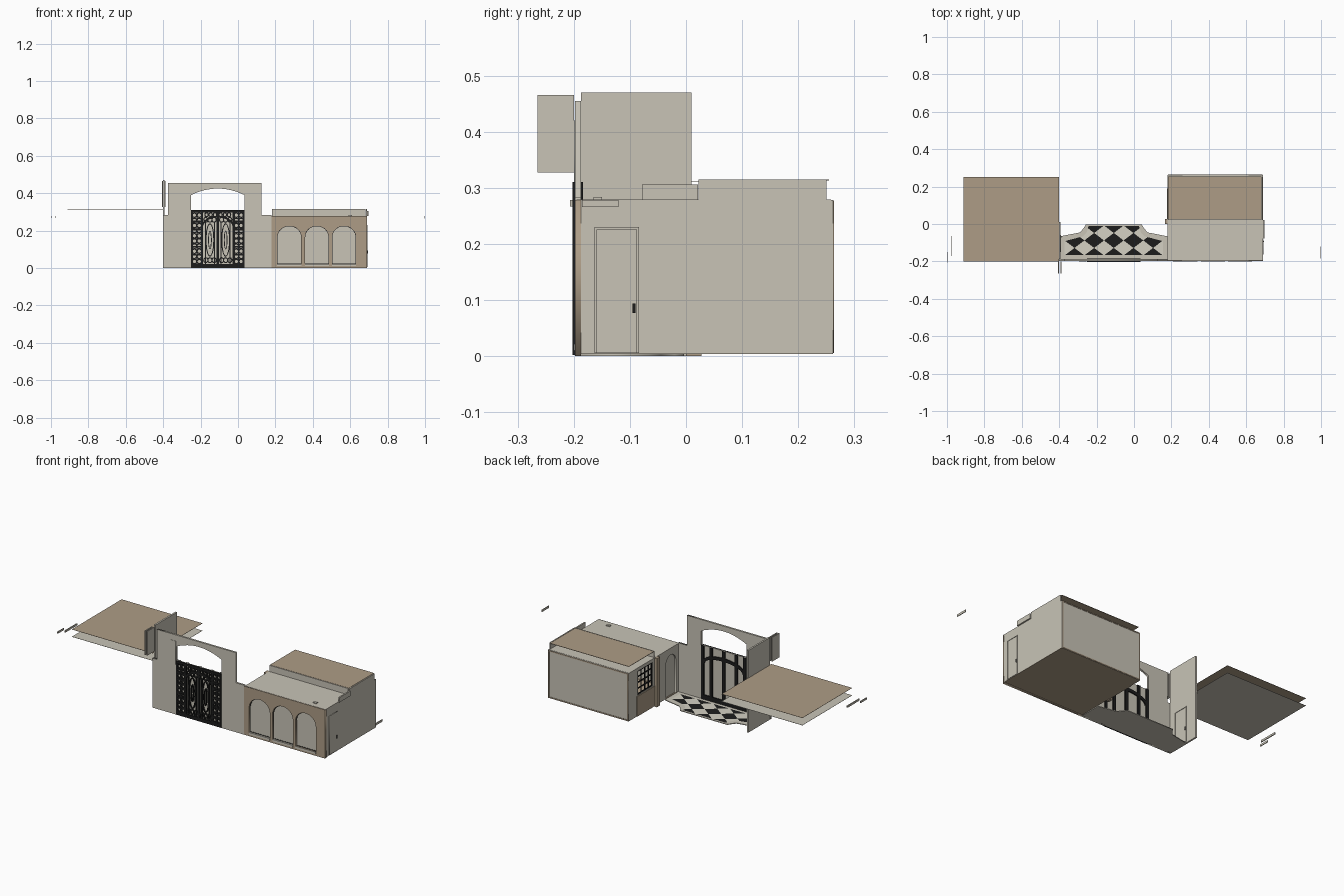
import bpy, bmesh, math
from mathutils import Matrix, Vector

if "Cube" in bpy.data.objects:
    bpy.data.objects.remove(bpy.data.objects["Cube"])


def material(name, rgb):
    m = bpy.data.materials.new(name)
    m.diffuse_color = (*rgb, 1)
    m.use_nodes = True
    m.node_tree.nodes["Principled BSDF"].inputs["Base Color"].default_value = m.diffuse_color
    return m


BEIGE = material("beige plaster", (0.58, 0.55, 0.47))
TAN = material("tan stone", (0.42, 0.335, 0.24))
BLACK = material("black iron", (0.012, 0.012, 0.012))
CREAM = material("cream tile", (0.66, 0.64, 0.55))

# local (u, v, w) to world: front = (x, z, depth y), side = (y, z, depth x), flat = (x, y, height z)
AXES = {
    "front": Matrix(((1, 0, 0, 0), (0, 0, 1, 0), (0, 1, 0, 0), (0, 0, 0, 1))),
    "side": Matrix(((0, 0, 1, 0), (1, 0, 0, 0), (0, 1, 0, 0), (0, 0, 0, 1))),
    "flat": Matrix.Identity(4),
}


def finish(name, bm, mat):
    bmesh.ops.recalc_face_normals(bm, faces=bm.faces)
    me = bpy.data.meshes.new(name)
    bm.to_mesh(me)
    bm.free()
    for m in (mat if isinstance(mat, list) else [mat]):
        me.materials.append(m)
    ob = bpy.data.objects.new(name, me)
    bpy.context.collection.objects.link(ob)
    return ob


def add_box(bm, x0, x1, y0, y1, z0, z1):
    m = Matrix.Translation(((x0 + x1) / 2, (y0 + y1) / 2, (z0 + z1) / 2))
    bmesh.ops.create_cube(bm, size=1, matrix=m @ Matrix.Diagonal((x1 - x0, y1 - y0, z1 - z0, 1)))


def boxes(name, mat, *dims):
    bm = bmesh.new()
    for d in dims:
        add_box(bm, *d)
    return finish(name, bm, mat)


def plate(name, mat, axis, w0, w1, outline, holes=()):
    """Extruded flat outline with holes, lying between depths w0 and w1."""
    cu = bpy.data.curves.new(name, 'CURVE')
    cu.dimensions = '2D'
    cu.fill_mode = 'BOTH'
    cu.extrude = (w1 - w0) / 2
    for pts in [outline, *holes]:
        s = cu.splines.new('POLY')
        s.points.add(len(pts) - 1)
        for p, (u, v) in zip(s.points, pts):
            p.co = (u, v, 0, 1)
        s.use_cyclic_u = True
    tmp = bpy.data.objects.new(name, cu)
    bpy.context.collection.objects.link(tmp)
    me = bpy.data.meshes.new_from_object(tmp.evaluated_get(bpy.context.evaluated_depsgraph_get()))
    bpy.data.objects.remove(tmp)
    me.transform(AXES[axis] @ Matrix.Translation((0, 0, (w0 + w1) / 2)))
    bm = bmesh.new()
    bm.from_mesh(me)
    bmesh.ops.remove_doubles(bm, verts=bm.verts, dist=1e-5)
    return finish(name, bm, mat)


def rect(u0, u1, v0, v1):
    return [(u0, v0), (u1, v0), (u1, v1), (u0, v1)]


def arch(u0, u1, v0, top, rise, n=16):
    c, r = (u0 + u1) / 2, (u1 - u0) / 2
    arc = [(c + r * math.cos(math.pi * i / n), top - rise + rise * math.sin(math.pi * i / n)) for i in range(n + 1)]
    return [(u0, v0), (u1, v0)] + arc


def add_ring(bm, cx, cz, rx, rz, w, y0, y1, a0=0, a1=2 * math.pi, n=20):
    """Flat iron ring or arc in the xz plane."""
    rows = []
    for i in range(n + 1):
        a = a0 + (a1 - a0) * i / n
        c, s = math.cos(a), math.sin(a)
        rows.append([bm.verts.new((cx + (rx - k) * c, y, cz + (rz - k) * s))
                     for k, y in ((0, y0), (w, y0), (w, y1), (0, y1))])
    for a, b in zip(rows, rows[1:]):
        for k in range(4):
            bm.faces.new((a[k], a[(k + 1) % 4], b[(k + 1) % 4], b[k]))


# --- gate wall with a shallow arched opening
C, H = -0.108, 0.143
arc = [(C + H * t / 8, 0.39 + 0.035 * (1 - (t / 8) ** 2)) for t in range(-8, 9)]
plate("gate_wall", BEIGE, "front", -0.198, -0.187,
      [(-0.402, 0), (C - H, 0)] + arc + [(C + H, 0), (0.18, 0), (0.18, 0.283), (0.125, 0.283),
       (0.125, 0.455), (-0.375, 0.455), (-0.375, 0.283), (-0.402, 0.283)])
plate("wall_panel", BEIGE, "front", -0.1995, -0.198, rect(-0.295, -0.255, 0.285, 0.42))

# --- gate: backing sheet, ornate iron front, plain iron back
boxes("gate_sheet", BEIGE, (C - H, C + H, -0.194, -0.190, 0.002, 0.31))
bm = bmesh.new()
Y0, Y1 = -0.202, -0.194
add_box(bm, C - H, C + H, Y0, Y1, 0.298, 0.31)
add_box(bm, C - H, C + H, Y0, Y1, 0.002, 0.022)
add_box(bm, C - 0.006, C + 0.006, Y0, Y1, 0.002, 0.31)
for s in (-1, 1):
    for u, w in ((0.138, 0.005), (0.085, 0.006), (0.112, 0.003), (0.066, 0.003), (0.018, 0.003)):
        add_box(bm, C + s * u - w, C + s * u + w, Y0, Y1, 0.01, 0.305 if u > 0.08 else 0.25)
    for z in (0.07, 0.115, 0.16, 0.205, 0.25):
        add_box(bm, C + s * 0.112 - 0.026, C + s * 0.112 + 0.026, Y0, Y1, z - 0.003, z + 0.003)
    for i in range(10):
        for u in (0.099, 0.125):
            add_ring(bm, C + s * u, 0.035 + 0.0275 * i, 0.0145, 0.0145, 0.006, Y0, Y1)
    add_ring(bm, C + s * 0.042, 0.15, 0.024, 0.09, 0.006, Y0, Y1)
    add_ring(bm, C + s * 0.042, 0.15, 0.010, 0.05, 0.005, Y0, Y1)
    for z in (0.042, 0.258):
        for u in (0.02, 0.042, 0.064):
            add_ring(bm, C + s * u, z, 0.014, 0.016, 0.006, Y0, Y1)
    for u in (0.015, 0.038, 0.06):
        add_ring(bm, C + s * u, 0.285, 0.012, 0.014, 0.006, Y0, Y1)
add_ring(bm, C, 0.215, 0.09, 0.065, 0.01, Y0, Y1, 0, math.pi)
finish("gate_ironwork", bm, BLACK)
bm = bmesh.new()
for u in (-0.134, -0.08, 0, 0.08, 0.134):
    add_box(bm, C + u - 0.009, C + u + 0.009, -0.190, -0.184, 0.002, 0.31)
add_box(bm, C - H, C + H, -0.190, -0.184, 0.002, 0.03)
add_ring(bm, C, 0.21, 0.14, 0.06, 0.018, -0.190, -0.184, 0, math.pi)
finish("gate_back_frame", bm, BLACK)

# --- courtyard floor: plain border slab and diamond tiles
half = [(0.263, -0.165), (0.263, -0.092), (0.165, -0.066), (0.145, -0.045), (0.135, -0.012)]
rim = [(0.288, -0.188), (0.288, -0.066), (0.18, -0.045), (0.16, -0.02), (0.15, -0.004)]
mirror = lambda p: [(C + u, v) for u, v in p] + [(C - u, v) for u, v in reversed(p)]
plate("floor_border", BEIGE, "flat", 0.0, 0.004, mirror(rim))
bm = bmesh.new()
bm.faces.new([bm.verts.new((x, y, 0.0055)) for x, y in mirror(half)])
PX, PY = 0.105, 0.08
for sgn in (1, -1):
    for k in range(-9, 10):
        bmesh.ops.bisect_plane(bm, geom=bm.verts[:] + bm.edges[:] + bm.faces[:], dist=1e-6,
                               plane_co=(C + (k + 0.5) * PX, -0.088, 0), plane_no=(1 / PX, sgn / PY, 0))
for f in bm.faces:
    c = f.calc_center_median()
    a, b = (c.x - C) / PX, (c.y + 0.088) / PY
    # each tile lies in one cell of the two diagonal families
    f.material_index = (math.floor(a + b + 0.5) + math.floor(a - b + 0.5)) % 2
tiles = finish("floor_tiles", bm, [BLACK, CREAM])
if tiles.data.polygons[0].normal.z < 0:
    tiles.data.flip_normals()

# --- left boundary wall with door, and the hanging sign
boxes("left_wall", BEIGE, (-0.402, -0.392, -0.187, 0.01, 0, 0.47))
boxes("hanging_sign", BEIGE, (-0.406, -0.400, -0.265, -0.2, 0.327, 0.465),
      (-0.394, -0.388, -0.265, -0.2, 0.327, 0.465))


def side_door(name, x0, x1, knob_x, y0, y1, top):
    plate(name + "_frame", BEIGE, "side", x0, x1, rect(y0, y1, 0.006, top),
          [rect(y0 + 0.004, y1 - 0.004, 0.0065, top - 0.004)])
    boxes(name + "_handle", BLACK, (knob_x - 0.002, knob_x + 0.002, y1 - 0.011, y1 - 0.006, 0.077, 0.094))


side_door("left_door", -0.392, -0.389, -0.390, -0.15, -0.06, 0.21)
side_door("right_door", 0.69, 0.693, 0.692, -0.163, -0.084, 0.23)

# --- arcade front
openings = [(0.209, 0.340), (0.357, 0.486), (0.502, 0.631)]
plate("arcade_front", TAN, "front", -0.198, -0.187, rect(0.178, 0.69, 0.0, 0.278),
      [arch(a, b, 0.022, 0.226, 0.06) for a, b in openings])
for a, b in openings:
    plate("arch_panel", BEIGE, "front", -0.188, -0.185, arch(a - 0.004, b + 0.004, 0.018, 0.23, 0.062))
    plate("arch_trim", BLACK, "front", -0.190, -0.188, arch(a, b, 0.022, 0.226, 0.06),
          [arch(a + 0.0025, b - 0.0025, 0.0245, 0.2235, 0.0585)])
    boxes("arch_sill", BEIGE, (a, b, -0.2, -0.188, 0.010, 0.022))

# --- house shell
boxes("right_wall", BEIGE, (0.684, 0.69, -0.187, 0.262, 0.005, 0.278))
boxes("back_wall", BEIGE, (0.18, 0.69, 0.256, 0.262, 0.005, 0.278))
boxes("house_floor", TAN, (0.18, 0.69, -0.187, 0.262, 0.004, 0.007))
boxes("house_roof", BEIGE, (0.18, 0.69, -0.195, 0.258, 0.275, 0.279))
plate("back_wall_trim", TAN, "front", 0.262, 0.264, rect(0.182, 0.688, 0.006, 0.277),
      [rect(0.188, 0.682, 0.012, 0.271)])
plate("courtyard_wall", BEIGE, "side", 0.18, 0.187, rect(-0.187, 0.258, 0.005, 0.278),
      [rect(0.045, 0.18, 0.125, 0.262), arch(-0.165, -0.075, 0.006, 0.24, 0.045)])
plate("arch_door", BEIGE, "side", 0.187, 0.190, arch(-0.17, -0.07, 0.006, 0.245, 0.05))
boxes("courtyard_dado", TAN, (0.176, 0.18, 0.028, 0.19, 0.005, 0.12))
boxes("courtyard_pilaster", TAN, (0.165, 0.18, 0.0, 0.028, 0.0, 0.278))
bars = [(0.181, 0.186, y - 0.003, y + 0.003, 0.125, 0.262) for y in (0.048, 0.08, 0.1125, 0.145, 0.177)]
bars += [(0.181, 0.186, 0.045, 0.18, z - 0.003, z + 0.003) for z in (0.128, 0.16, 0.194, 0.227, 0.259)]
boxes("window_grid", BLACK, *bars)

# --- raised roof, its edge strips and the side sign
boxes("raised_roof", TAN, (0.183, 0.682, 0.028, 0.255, 0.313, 0.315))
boxes("roof_front_edge", BEIGE, (0.183, 0.682, 0.022, 0.026, 0.278, 0.315))
boxes("roof_side_edge", BEIGE, (0.684, 0.690, 0.022, 0.25, 0.278, 0.315))
boxes("side_sign", BEIGE, (0.69, 0.698, -0.078, 0.021, 0.278, 0.306))
boxes("roof_vent", BEIGE, (0.59, 0.61, -0.165, -0.15, 0.279, 0.284))

# --- neighbouring flat roof sheets on the left
boxes("left_roof_top", TAN, (-0.912, -0.4, -0.2, 0.25, 0.311, 0.312))
boxes("left_roof_lower", BEIGE, (-0.912, -0.4, -0.2, 0.25, 0.269, 0.270))

# --- loose edge strips at both ends
boxes("edge_strips", BEIGE, (-1.0, -0.996, -0.207, -0.15, 0.267, 0.278),
      (-0.977, -0.972, -0.172, -0.065, 0.267, 0.278), (0.996, 1.0, -0.185, -0.12, 0.266, 0.278))
